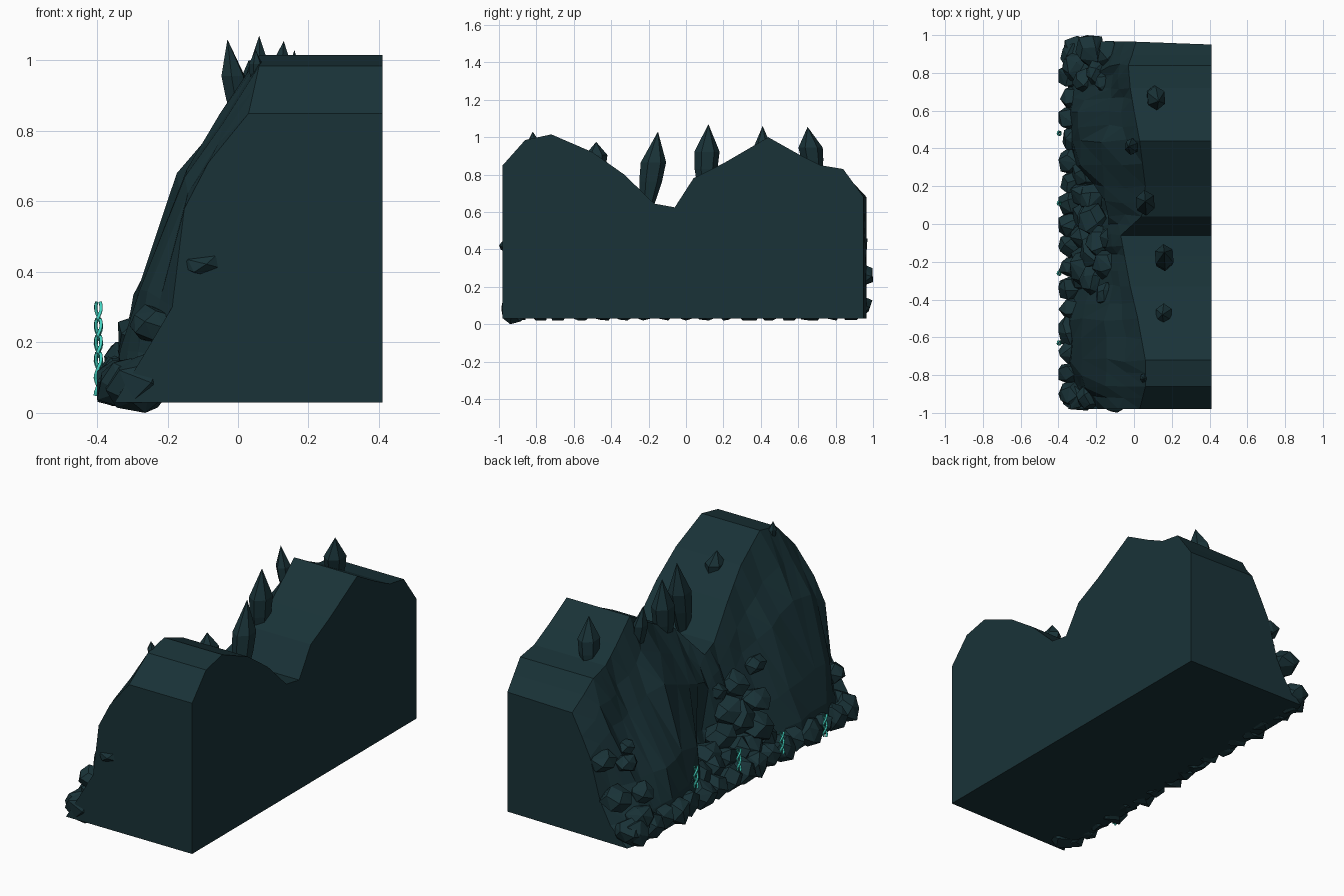
import bpy, bmesh, math, random
from mathutils import Vector

random.seed(11)
cube = bpy.data.objects.get("Cube")
if cube:
    bpy.data.objects.remove(cube, do_unlink=True)


def material(name, color):
    m = bpy.data.materials.new(name)
    m.use_nodes = True
    m.diffuse_color = color
    m.node_tree.nodes["Principled BSDF"].inputs["Base Color"].default_value = color
    return m


ROCK = material("dark slate rock", (0.0098, 0.0325, 0.039, 1))
TEAL = material("glowing teal", (0.06, 0.68, 0.56, 1))


def finish(bm, name, mat):
    bmesh.ops.recalc_face_normals(bm, faces=bm.faces)
    mesh = bpy.data.meshes.new(name)
    bm.to_mesh(mesh)
    bm.free()
    mesh.materials.append(mat)
    obj = bpy.data.objects.new(name, mesh)
    bpy.context.collection.objects.link(obj)


def hull(points, name):
    bm = bmesh.new()
    for p in points:
        bm.verts.new(p)
    out = bmesh.ops.convex_hull(bm, input=bm.verts[:])
    loose = set(out["geom_interior"]) | set(out["geom_unused"])
    bmesh.ops.delete(bm, geom=[g for g in loose if isinstance(g, bmesh.types.BMVert)], context="VERTS")
    finish(bm, name, ROCK)


# Cliff body: ridge line as (y, top height, x of the cliff edge)
RIDGE = [(-.98, .85, .03), (-.86, .985, .06), (-.72, 1.015, .06), (-.5, .92, .02),
         (-.33, .8, -.02), (-.17, .645, -.05), (-.06, .625, -.07), (.04, .78, .04),
         (.2, .86, .06), (.44, 1.0, .03), (.6, .91, 0), (.72, .85, -.02),
         (.84, .83, -.03), (.95, .68, .01)]
BACK, FLOOR, FOOT = .41, .03, -.35
# Share of the way from foot to edge at each height, from the top down
LEVELS = [1, .83, .67, .33, .15, 0]
FRONT_END = [1, .7, .52, .43, .2, 0]
RECESS = [1, .84, .7, .53, .36, .08]
BULGE = [1, .75, .48, .17, .06, 0]
BUTTRESSES = [(.65, .55), (-.55, .3)]  # y at the foot, slant towards the front


def fold(y, t):
    v = max(1 - abs(y + slant * t - c) / .4 for c, slant in BUTTRESSES)
    return min(1, max(0, v * 1.6 + .12 * math.sin((y + .4 * t) * 22)))


stations = []
for a, b in zip(RIDGE, RIDGE[1:]):
    stations += [a, tuple((p + q) / 2 for p, q in zip(a, b))]
stations.append(RIDGE[-1])

bm = bmesh.new()
rings = []
for i, (y, top, edge) in enumerate(stations):
    end = i in (0, len(stations) - 1)
    inner = FRONT_END if i == 0 else RECESS
    ring = [(BACK, y, FLOOR), (BACK, y, top)]
    for k, t in enumerate(LEVELS):
        f = 0 if end else fold(y, t)
        mix = inner[k] * (1 - f) + BULGE[k] * f
        wob = 0 if end or k in (0, len(LEVELS) - 1) else random.uniform(-.012, .012)
        ring.append((FOOT + (edge - FOOT) * mix + wob, y + wob + .015 * end * (y > 0),
                     FLOOR + (top - FLOOR) * t))
    rings.append([bm.verts.new(p) for p in ring])
n = len(rings[0])
cliff = []
for r, s in zip(rings, rings[1:]):
    for k in range(n):
        face = bm.faces.new((r[k], r[(k + 1) % n], s[(k + 1) % n], s[k]))
        if 2 <= k < n - 1:
            cliff.append(face)
bm.faces.new(rings[0])
bm.faces.new(rings[-1])
bmesh.ops.triangulate(bm, faces=cliff, quad_method="SHORT_EDGE")
finish(bm, "cliff_body", ROCK)


# Boulders: jittered, evenly spread points wrapped in a hull
def boulder(name, center, size, floor=.02):
    pts = []
    turn = random.uniform(0, 6)
    for i in range(16):
        h = 1 - (2 * i + 1) / 16
        a = turn + i * 2.4
        w = math.sqrt(1 - h * h)
        d = Vector((w * math.cos(a), w * math.sin(a), h)) * random.uniform(.85, 1.15)
        p = Vector(c + u * r for c, u, r in zip(center, d, size))
        p.x = max(p.x, -.4)
        p.y = min(max(p.y, -1), 1)
        p.z = max(p.z, floor)
        pts.append(p)
    hull(pts, name)


# Row along the foot, with another row nestled behind it in the recess
for i in range(17):
    y = -.9 + i * .112
    r = random.uniform(.06, .078)
    boulder("foot_boulder", (-.325 + random.uniform(-.015, .015), y, .085), (.08, r, .075))
    if -.35 < y < .35:
        boulder("inner_boulder", (-.25, y + .05, .15), (.085, .08, .075))

# Piles in the recess and around both ends: x, y, z, radius
PILES = [(-.22, .02, .25, .09), (-.17, -.09, .34, .09), (-.12, -.07, .44, .065),
         (-.25, -.24, .22, .1), (-.14, -.21, .43, .085), (-.15, -.37, .48, .06),
         (-.19, -.16, .27, .11), (-.21, -.3, .33, .08), (-.22, .14, .2, .08),
         (-.3, .92, .1, .08), (-.23, .92, .26, .085),
         (-.13, .9, .43, .07), (-.26, .76, .24, .07), (-.16, .75, .46, .055),
         (-.2, .8, .4, .06), (-.31, .83, .15, .08)]
for x, y, z, r in PILES:
    boulder("pile_boulder", (x, y, z), (r, r * 1.05, r * .8))
boulder("end_boulder", (-.29, -.92, .08), (.1, .07, .085), 0)
boulder("end_boulder", (-.24, -.92, .25), (.075, .07, .055))
boulder("end_outcrop", (-.1, -.955, .42), (.065, .042, .032))


# Standing shards on the ridge: x, y, base height, tip height, radius, lean
def shard(x, y, base, tip, r, lean_x, lean_y):
    pts = [(x + lean_x, y + lean_y, tip)]
    for t, w in ((0, .5), (.35, .9), (.6, 1)):
        for k in range(6):
            a = k * math.pi / 3 + r * 9
            pts.append((x + math.cos(a) * r * w * .8 + lean_x * t,
                        y + math.sin(a) * r * w + lean_y * t,
                        base + (tip - base) * t))
    hull(pts, "ridge_shard")


for args in [(.1, .69, .78, 1.055, .065, .03, -.04), (.06, .1, .7, 1.07, .068, 0, .02),
             (.16, -.21, .62, 1.03, .068, 0, .06), (.17, -.48, .8, .975, .06, -.02, 0),
             (.01, .41, .8, 1.06, .045, -.04, 0), (.05, -.81, .93, 1.03, .025, 0, -.01)]:
    shard(*args)

# Twisted teal tendrils spaced along the foot
for i in range(4):
    for phase in (0, math.pi):
        cu = bpy.data.curves.new("teal_tendril", "CURVE")
        cu.dimensions = "3D"
        cu.bevel_depth = .006
        cu.bevel_resolution = 0
        sp = cu.splines.new("POLY")
        sp.points.add(12)
        for k, pt in enumerate(sp.points):
            a = phase + k * .6
            pt.co = (-.396 + .008 * math.cos(a), -.63 + .37 * i + .009 * math.sin(a),
                     .05 + .048 * i + .12 * k / 12, 1)
        cu.materials.append(TEAL)
        bpy.context.collection.objects.link(bpy.data.objects.new("teal_tendril", cu))
